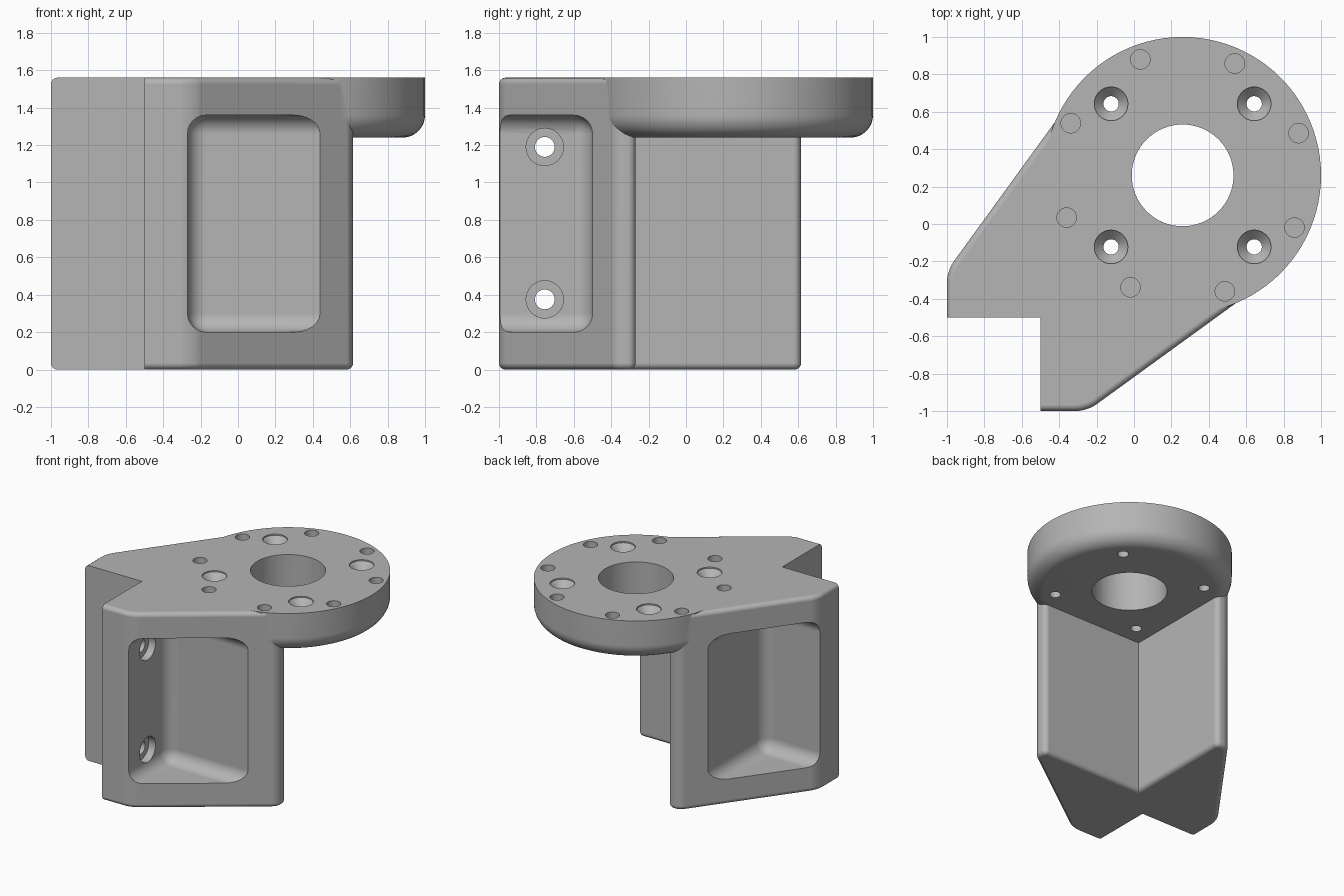
import bpy, bmesh, math
from mathutils import Matrix, Vector

default = bpy.data.objects.get("Cube")
if default:
    bpy.data.objects.remove(default, do_unlink=True)

TOP, UNDER = 1.56, 1.24
INNER, FACE, END = -0.27, -0.5, 0.615
CENTRE = Vector((0.26, 0.26, 0))
SWAP = Matrix(((0, 1, 0, 0), (1, 0, 0, 0), (0, 0, 1, 0), (0, 0, 0, 1)))

grey = bpy.data.materials.new("machined_grey")
grey.use_nodes = True
colour = (0.46, 0.46, 0.46, 1)
grey.diffuse_color = colour
grey.node_tree.nodes["Principled BSDF"].inputs["Base Color"].default_value = colour


def finish(name, bm):
    bmesh.ops.recalc_face_normals(bm, faces=bm.faces)
    mesh = bpy.data.meshes.new(name)
    bm.to_mesh(mesh)
    bm.free()
    mesh.materials.append(grey)
    ob = bpy.data.objects.new(name, mesh)
    bpy.context.collection.objects.link(ob)
    return ob


def bevel(bm, edges, size, segments=6):
    bmesh.ops.bevel(bm, geom=edges, offset=size, segments=segments,
                    profile=0.5, affect='EDGES', clamp_overlap=False)


def box(name, lo, hi, radius=0, matrix=Matrix()):
    bm = bmesh.new()
    bmesh.ops.create_cube(bm, size=1)
    for v in bm.verts:
        v.co = [lo[i] if v.co[i] < 0 else hi[i] for i in range(3)]
    if radius:
        bevel(bm, bm.edges[:], radius)
    bm.transform(matrix)
    return finish(name, bm)


def lathe(name, profile, matrix, steps=32):
    # Closed solid from (radius, height) points turned about the local z axis
    bm = bmesh.new()
    vs = [bm.verts.new((r, 0, h)) for r, h in profile]
    es = [bm.edges.new(pair) for pair in zip(vs, vs[1:])]
    bmesh.ops.spin(bm, geom=vs + es, cent=(0, 0, 0), axis=(0, 0, 1),
                   angle=math.tau, steps=steps)
    bmesh.ops.remove_doubles(bm, verts=bm.verts, dist=0.0005)
    bm.transform(matrix)
    return finish(name, bm)


def at(x, y, z=0):
    return Matrix.Translation((x, y, z))


# Corner bracket: a V-shaped plan with a square notch and sloping flanks
half = [(FACE, -1), (-0.25, -1), (END, -0.372), (END, INNER)]
plan = [(FACE, FACE)] + half + [(INNER, INNER)] + [(y, x) for x, y in reversed(half)]
bm = bmesh.new()
base = bm.faces.new([bm.verts.new((x, y, 0)) for x, y in plan])
ext = bmesh.ops.extrude_face_region(bm, geom=[base])
bmesh.ops.translate(bm, vec=(0, 0, TOP),
                    verts=[g for g in ext["geom"] if isinstance(g, bmesh.types.BMVert)])
bmesh.ops.recalc_face_normals(bm, faces=bm.faces)


def mid(e):
    return (e.verts[0].co + e.verts[1].co) / 2


def upright(e):
    return abs(e.verts[0].co.z - e.verts[1].co.z) > 0.1


def near(a, b):
    return abs(a - b) < 0.001


bevel(bm, [e for e in bm.edges if upright(e) and near(max(mid(e).xy), END)], 0.04)
bevel(bm, [e for e in bm.edges if upright(e) and near(max(mid(e).xy), -0.25)], 0.06)


def rounded_rim(e):
    m = mid(e)
    if upright(e) or any(all(near(v.co[i], FACE) for v in e.verts) for i in (0, 1)):
        return False
    return m.z < 0.1 or min(m.xy) < INNER - 0.04


bevel(bm, [e for e in bm.edges if rounded_rim(e)], 0.034)
bracket = finish("mounting_bracket", bm)

# Round flange with a filleted lower rim, and the web filling the inner corner
R, F = 0.74, 0.12
arc = [(R - F + F * math.sin(a), UNDER + F - F * math.cos(a))
       for a in [i * math.pi / 16 for i in range(9)]]
adds = [lathe("flange", [(0, UNDER)] + arc + [(R, TOP), (0, TOP)],
              Matrix.Translation(CENTRE), 96),
        box("web", (INNER - 0.03, INNER - 0.03, UNDER), (0.4, 0.4, TOP))]

# Side pockets and their counterbored bolt holes, mirrored across the diagonal
cuts = []
bore = [(0, -0.3), (0.053, -0.3), (0.053, 0.17), (0.1, 0.17), (0.1, 0.4), (0, 0.4)]
for m in (Matrix(), SWAP):
    cuts.append(box("pocket", (INNER, -1.6, 0.2), (1.6, FACE, 1.36), 0.1, m))
    for z in (0.375, 1.19):
        cuts.append(lathe("bolt_hole", bore,
                          m @ at(FACE, -0.755, z) @ Matrix.Rotation(math.pi / 2, 4, 'Y')))

# Central opening
cuts.append(lathe("centre_hole", [(0, 1), (0.272, 1), (0.272, 2), (0, 2)],
                  Matrix.Translation(CENTRE), 64))

# Four countersunk through holes and eight blind holes
sink = [(0, -0.5), (0.041, -0.5), (0.041, -0.06), (0.09, -0.01), (0.09, 0.1), (0, 0.1)]
blind = [(0, -0.15), (0.052, -0.15), (0.052, 0.1), (0, 0.1)]
for i in range(4):
    for profile, radius, angle in ((sink, 0.541, 45), (blind, 0.66, 65), (blind, 0.66, 110)):
        a = math.radians(angle + 90 * i)
        cuts.append(lathe("flange_hole", profile,
                          at(CENTRE.x + radius * math.cos(a),
                             CENTRE.y + radius * math.sin(a), TOP)))

# Combine everything into one solid
for tool in adds + cuts:
    mod = bracket.modifiers.new(tool.name, 'BOOLEAN')
    mod.object = tool
    mod.solver = 'EXACT'
    mod.operation = 'UNION' if tool in adds else 'DIFFERENCE'
bpy.context.view_layer.update()
solid = bpy.data.meshes.new_from_object(
    bracket.evaluated_get(bpy.context.evaluated_depsgraph_get()))
bracket.modifiers.clear()
bracket.data = solid
for tool in adds + cuts:
    bpy.data.objects.remove(tool, do_unlink=True)

# Smooth fillets with crisp edges and flat faces
bpy.ops.object.select_all(action='DESELECT')
bracket.select_set(True)
bpy.context.view_layer.objects.active = bracket
bpy.ops.object.shade_smooth_by_angle(angle=math.radians(30))
weighted = bracket.modifiers.new("even_shading", 'WEIGHTED_NORMAL')
weighted.keep_sharp = True
